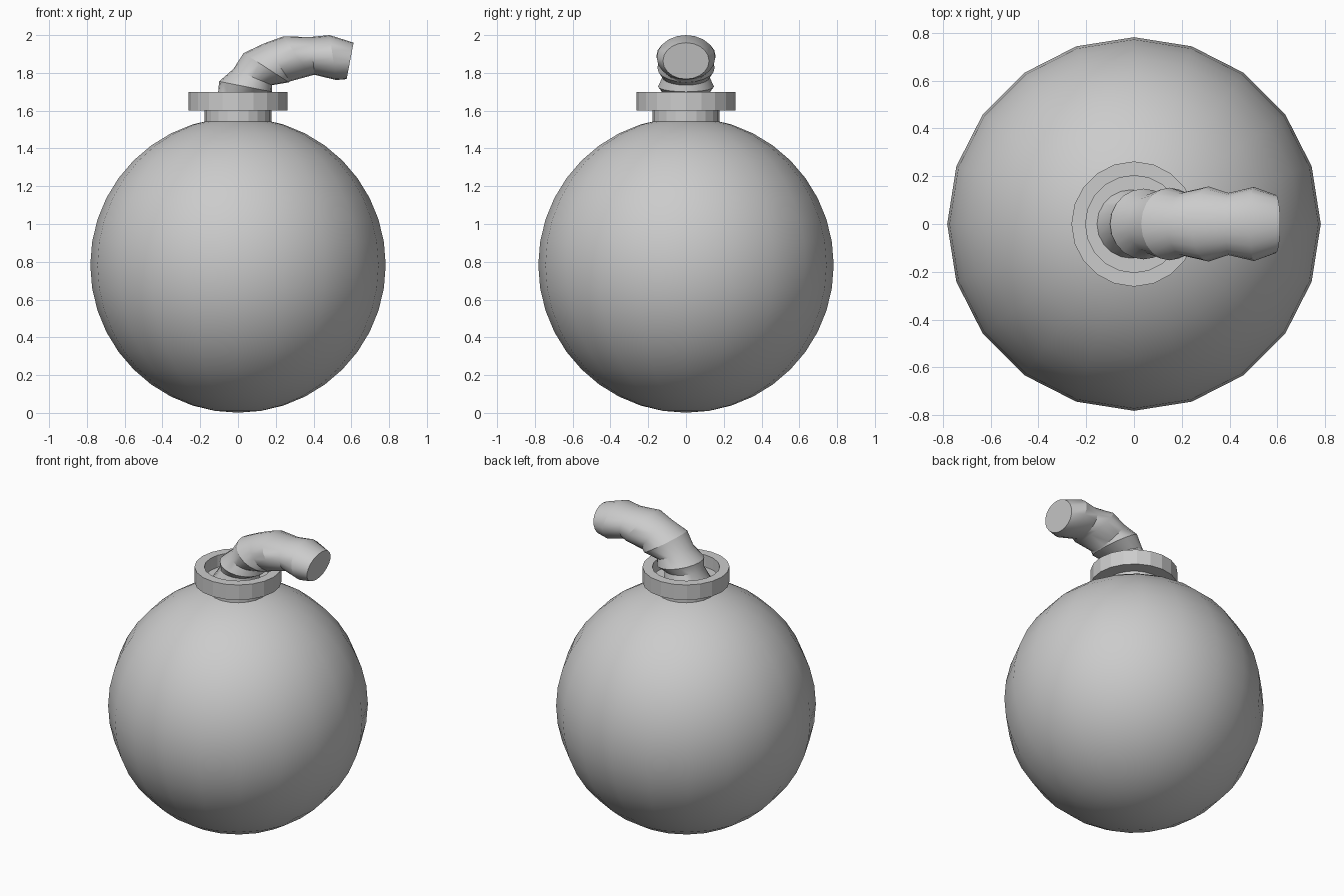
import bpy, bmesh, math
from mathutils import Vector

if "Cube" in bpy.data.objects:
    bpy.data.objects.remove(bpy.data.objects["Cube"])

SIDES = 20


def loft(name, rings, cap_end=True, angle=None):
    """Skin a list of rings (centre, u axis, v axis) into one mesh."""
    bm = bmesh.new()
    loops = []
    for c, u, v in rings:
        loops.append([bm.verts.new(c + u * math.cos(a) + v * math.sin(a))
                      for a in (2 * math.pi * i / SIDES for i in range(SIDES))])
    for a, b in zip(loops, loops[1:]):
        for i in range(SIDES):
            j = (i + 1) % SIDES
            bm.faces.new((a[i], a[j], b[j], b[i]))
    bm.faces.new(loops[0][::-1])
    if cap_end:
        bm.faces.new(loops[-1])
    bmesh.ops.recalc_face_normals(bm, faces=bm.faces)
    mesh = bpy.data.meshes.new(name)
    bm.to_mesh(mesh)
    bm.free()
    ob = bpy.data.objects.new(name, mesh)
    bpy.context.collection.objects.link(ob)
    if angle:
        bpy.ops.object.select_all(action='DESELECT')
        ob.select_set(True)
        bpy.context.view_layer.objects.active = ob
        bpy.ops.object.shade_smooth_by_angle(angle=math.radians(angle))
    return ob


# Round body
bpy.ops.mesh.primitive_uv_sphere_add(segments=SIDES, ring_count=20,
                                     radius=0.782, location=(0, 0, 0.783))
bpy.context.object.name = "body"
bpy.ops.object.shade_smooth()

# Neck and open-topped collar with recessed floor
profile = [(0.177, 1.48), (0.177, 1.6), (0.262, 1.6),
           (0.262, 1.7), (0.203, 1.7), (0.203, 1.62)]
loft("neck_collar", [(Vector((0, 0, z)), Vector((r, 0, 0)), Vector((0, r, 0)))
                     for r, z in profile])

# Ribbed bent fuse: upper (x, z), lower (x, z), half width
ribs = [((-0.155, 1.62), (0.13, 1.61), 0.145),
        ((-0.105, 1.70), (0.13, 1.675), 0.120),
        ((-0.10, 1.755), (0.18, 1.70), 0.148),
        ((-0.025, 1.82), (0.18, 1.735), 0.125),
        ((0.03, 1.905), (0.27, 1.75), 0.152),
        ((0.14, 1.957), (0.275, 1.755), 0.133),
        ((0.24, 1.993), (0.385, 1.785), 0.157),
        ((0.385, 1.990), (0.405, 1.79), 0.130),
        ((0.485, 2.0), (0.52, 1.762), 0.155),
        ((0.612, 1.96), (0.575, 1.767), 0.122)]
rings = []
for (x1, z1), (x2, z2), w in ribs:
    top, low = Vector((x1, 0, z1)), Vector((x2, 0, z2))
    rings.append(((top + low) / 2, (top - low) / 2, Vector((0, w, 0))))
loft("fuse", rings, angle=30)
